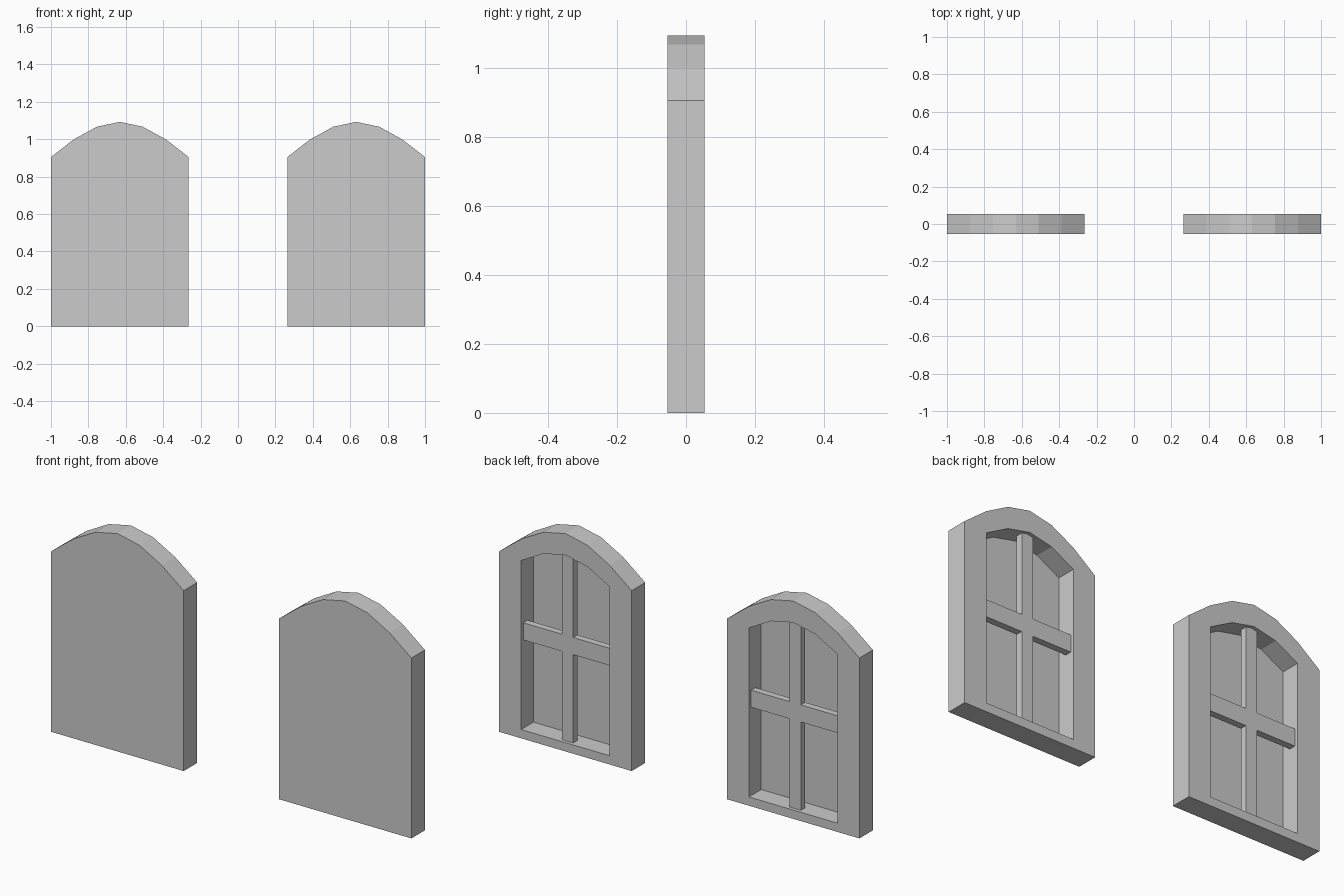
import bpy
import bmesh

cube = bpy.data.objects.get("Cube")
if cube:
    bpy.data.objects.remove(cube, do_unlink=True)

grey = bpy.data.materials.new("plain_grey")
grey.use_nodes = True
grey.diffuse_color = (0.6, 0.6, 0.6, 1)
grey.node_tree.nodes["Principled BSDF"].inputs["Base Color"].default_value = (0.6, 0.6, 0.6, 1)

CENTRE = 0.632       # distance of each window from the middle
HALF = 0.368         # half width of a window
DEPTH = 0.0535       # half thickness of a window
FLOOR = -0.044       # back of the thin front panel
STEP = HALF / 3
ARCH = [0.905, 1.0, 1.067, 1.093, 1.067, 1.0, 0.905]


def add_object(name, bm, x):
    bmesh.ops.recalc_face_normals(bm, faces=bm.faces[:])
    mesh = bpy.data.meshes.new(name)
    bm.to_mesh(mesh)
    bm.free()
    mesh.materials.append(grey)
    obj = bpy.data.objects.new(name, mesh)
    obj.location.x = x
    bpy.context.collection.objects.link(obj)


def outer_outline():
    arch = [((i - 3) * STEP, z) for i, z in enumerate(ARCH)]
    return [(-HALF, 0)] + arch + [(HALF, 0)]


def opening_outline():
    # The inner arch follows the middle of the outer arch, set lower
    arch = [((i - 3) * STEP, ARCH[i] - 0.108) for i in range(1, 6)]
    return [(arch[0][0], 0.044)] + arch + [(arch[-1][0], 0.044)]


def ring(bm, outline, y):
    return [bm.verts.new((x, y, z)) for x, z in outline]


def loop_edges(bm, verts):
    pairs = zip(verts, verts[1:] + verts[:1])
    return [bm.edges.get(p) or bm.edges.new(p) for p in pairs]


def walls(bm, a, b):
    for i in range(len(a)):
        j = (i + 1) % len(a)
        bm.faces.new((a[i], a[j], b[j], b[i]))


def window_frame(name, x):
    # Solid arched front with a deep recess in the back
    bm = bmesh.new()
    front = ring(bm, outer_outline(), -DEPTH)
    back = ring(bm, outer_outline(), DEPTH)
    rim = ring(bm, opening_outline(), DEPTH)
    floor = ring(bm, opening_outline(), FLOOR)
    bm.faces.new(front)
    bm.faces.new(floor)
    walls(bm, front, back)
    walls(bm, rim, floor)
    edges = loop_edges(bm, back) + loop_edges(bm, rim)
    bmesh.ops.triangle_fill(bm, edges=edges, use_beauty=True)
    add_object(name, bm, x)


def window_cross(name, x):
    # One cross-shaped bar, standing clear of the front panel
    w, side, low, high, bottom, top = 0.031, 0.25, 0.487, 0.573, 0.04, 0.99
    right = [(w, bottom), (w, low), (side, low), (side, high), (w, high), (w, top)]
    outline = right + [(-px, pz) for px, pz in reversed(right)]
    bm = bmesh.new()
    a, b = ring(bm, outline, 0.002), ring(bm, outline, 0.036)
    bm.faces.new(a)
    bm.faces.new(b)
    walls(bm, a, b)
    add_object(name, bm, x)


for label, sign in (("left", 1), ("right", -1)):
    window_frame(label + "_window_frame", sign * CENTRE)
    window_cross(label + "_window_cross", sign * CENTRE)
